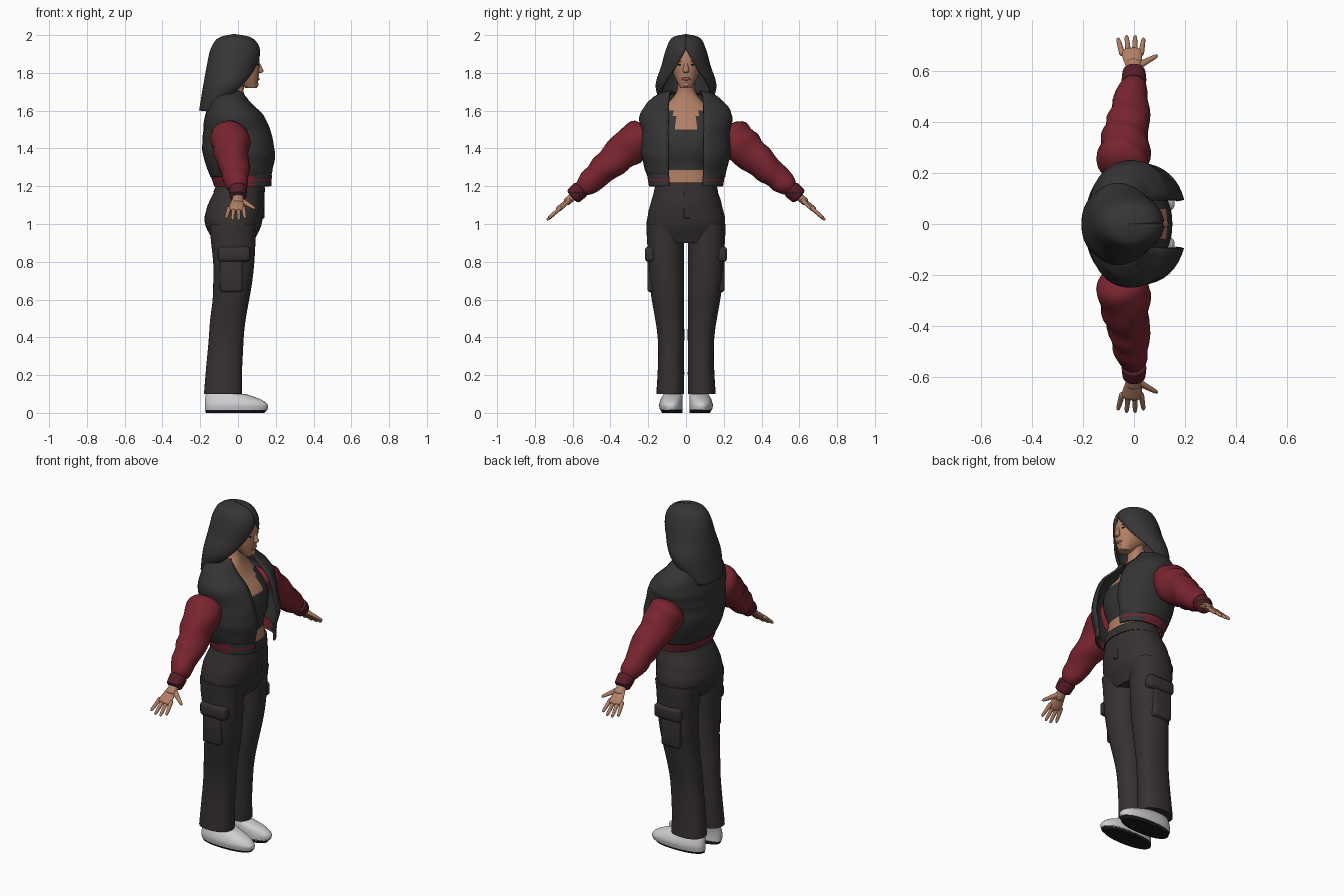
import bpy, bmesh
from math import sin, cos, asin, pi, radians, degrees, copysign
from mathutils import Vector, Matrix

cube = bpy.data.objects.get("Cube")
if cube:
    bpy.data.objects.remove(cube)


def material(name, *rgb):
    mat = bpy.data.materials.new(name)
    mat.use_nodes = True
    mat.diffuse_color = (*rgb, 1)
    bsdf = mat.node_tree.nodes["Principled BSDF"]
    bsdf.inputs["Base Color"].default_value = (*rgb, 1)
    bsdf.inputs["Roughness"].default_value = .8
    return mat


HAIR = material("hair charcoal", .038, .035, .035)
JACKET = material("jacket charcoal", .036, .034, .034)
PANTS = material("trouser charcoal", .036, .031, .03)
RED = material("sleeve red", .19, .018, .028)
CUFF = material("cuff dark red", .1, .012, .022)
SKIN = material("skin", .44, .21, .13)
LIPS = material("lips", .27, .1, .07)
SHOE = material("shoe grey", .62, .62, .64)
DARK = material("dark detail", .01, .01, .01)

parts = []


def finish(bm, name, mats, rule=None):
    """Turn a bmesh into an object, colouring its faces by a rule."""
    bmesh.ops.recalc_face_normals(bm, faces=bm.faces)
    if rule:
        for face in bm.faces:
            face.material_index = int(rule(face.calc_center_median()))
    mesh = bpy.data.meshes.new(name)
    bm.to_mesh(mesh)
    bm.free()
    for mat in mats:
        mesh.materials.append(mat)
    ob = bpy.data.objects.new(name, mesh)
    bpy.context.collection.objects.link(ob)
    parts.append(ob)
    return ob


def skin_rings(name, rings, mats, rule=None, is_open=False):
    """Bridge neighbouring rings; open rings become a thick shell."""
    bm = bmesh.new()
    loops = [[bm.verts.new(point) for point in ring] for ring in rings]
    for low, high in zip(loops, loops[1:]):
        for i in range(is_open, len(low)):
            bm.faces.new((low[i - 1], low[i], high[i], high[i - 1]))
    if not is_open:
        bm.faces.new(loops[0])
        bm.faces.new(loops[-1])
    ob = finish(bm, name, mats, rule)
    if is_open:
        shell = ob.modifiers.new("thickness", "SOLIDIFY")
        shell.thickness, shell.offset = .012, 0


def make_ring(centre, u, v, gap=None, power=1, fold=0, phase=0, count=40):
    """Rounded cross-section, open by an angle on its u side if a gap is given."""
    ring = []
    for i in range(count):
        a = 2 * pi * i / count
        if gap is not None:
            a = gap + 2 * (pi - gap) * i / (count - 1)
        ripple = 1 + fold * sin(phase + 2 * sin(a + phase / 4)) + fold / 2 * sin(phase / 2 - 3 * a)
        across, along = (copysign(abs(w) ** power, w) * ripple for w in (cos(a), sin(a)))
        ring.append(centre + u * across + v * along)
    return ring


def blend(a, b, c, d, t):
    """Smooth curve from b to c."""
    return b + t / 2 * (c - a + t * (2 * a - 5 * b + 4 * c - d + t * (3 * (b - c) + d - a)))


def profile(name, bottom, top, rows, mats, dome=False, gap=None, inner=None, side=1,
            power=.9, fold=0, rule=None):
    """Stack sections of (back, front, half width) at regular heights."""
    last = len(rows) - 1
    keys = []
    for i, row in enumerate(rows):
        level = sin(i / last * pi / 2) if dome else i / last
        keys.append((bottom + (top - bottom) * level, *row))
    rings, steps = [], 7
    for r in range(last * steps + 1):
        i = min(r // steps, last - 1)
        near = [keys[min(max(i + j, 0), last)] for j in (-1, 0, 1, 2)]
        z, back, front, width = (blend(*values, r / steps - i) for values in zip(*near))
        width = max(width, .002)
        y = 0 if inner is None else side * (inner + width)
        angle = radians(max(0, gap(z, width))) if gap else None
        rings.append(make_ring(Vector(((back + front) / 2, y, z)), Vector(((front - back) / 2, 0, 0)),
                               Vector((0, side * width, 0)), angle, power, fold, r))
    skin_rings(name, rings, mats, rule, gap is not None)


def limb(name, start, end, thick, thin, mats, flat=1, side=1, fold=0, rule=None):
    """Tapered tube with rounded ends."""
    a, b = (Vector((x, y * side, z)) for x, y, z in (start, end))
    v = (b - a).cross(Vector((1, 0, 0))).normalized()
    u = v.cross(b - a).normalized()
    rings, steps = [], 24
    for r in range(steps + 1):
        t = r / steps
        radius = (thick + (thin - thick) * t) * max(.1, 1 - abs(2 * t - 1) ** 8) ** .5
        rings.append(make_ring(a.lerp(b, t), u * radius, v * radius * flat, fold=fold, phase=r, count=24))
    skin_rings(name, rings, mats, rule)


def blob(name, centre, size, mat, side=1, box=False):
    """Ellipsoid or rounded box, given by its half sizes."""
    bm = bmesh.new()
    if box:
        bmesh.ops.create_cube(bm, size=2)
    else:
        bmesh.ops.create_uvsphere(bm, u_segments=16, v_segments=10, radius=1)
    x, y, z = centre
    bm.transform(Matrix.Translation((x, y * side, z)) @ Matrix.Diagonal((*size, 1)))
    if box:
        bmesh.ops.bevel(bm, geom=bm.edges[:], offset=min(size) * .6, segments=3,
                        affect="EDGES", profile=.5)
    finish(bm, name, [mat])


# Midriff, tank top, chest and neck
def is_tank(c):
    return 1.28 < c.z < (1.6 if abs(c.y) > .06 else 1.5)


profile("torso", 1.1, 1.8, [(-.1, .1, .1), (-.1, .13, .15), (-.1, .13, .13), (-.1, .15, .16),
                            (-.1, .13, .17), (-.1, .06, .13), (-.07, .03, .05), (-.05, .05, .05)],
        [SKIN, JACKET], rule=is_tank)

# Head and facial features
profile("head", 1.72, 1.96, [(.04, .1, .03), (-.07, .112, .068), (-.09, .112, .073), (-.07, .08, .05)], [SKIN])
limb("nose", (.1, 0, 1.87), (.122, 0, 1.8), .006, .018, [SKIN])
blob("mouth", (.107, 0, 1.768), (.008, .024, .008), LIPS)
blob("chin", (.09, 0, 1.738), (.02, .022, .016), SKIN)

# Long hair, parted around the face and falling behind the shoulders
profile("hair", 1.6, 2, [(-.2, -.08, .11), (-.18, .05, .155), (-.16, .1, .125), (-.14, .11, .1),
                         (-.1, .07, .07), (-.02, -.02, 0)],
        [HAIR], dome=True, power=1, gap=lambda z, width: 250 * (1.93 - z))


# Open bomber jacket and its striped hem band
def jacket_gap(z, width):
    return degrees(asin(min(.8, .08 / width)))


def is_red_band(c):
    return abs(c.z - 1.218) > .004 and (c.x < .09 or abs(c.z - 1.235) < .004)


profile("jacket", 1.25, 1.7, [(-.14, .18, .2), (-.18, .2, .23), (-.18, .18, .23), (-.17, .14, .24),
                              (-.15, .07, .2), (-.14, .04, .14), (-.13, .04, .09)],
        [JACKET], dome=True, gap=jacket_gap, power=.86, fold=.007)
profile("hem_band", 1.2, 1.26, [(-.12, .185, .19), (-.13, .185, .195), (-.14, .185, .2)],
        [JACKET, RED], gap=jacket_gap, power=.86, rule=is_red_band)

# Hips, waistband and fly
profile("hips", .9, 1.2, [(-.12, .08, .18), (-.175, .125, .207), (-.16, .14, .19), (-.11, .135, .16)],
        [PANTS], fold=.005)
profile("waistband", 1.17, 1.22, [(-.13, .143, .17), (-.11, .14, .16)], [PANTS])
blob("fly", (.133, .006, 1.1), (.008, .016, .07), PANTS, box=True)

# Everything that comes in pairs
for side, tag in ((1, "left"), (-1, "right")):
    blob(tag + "_eye", (.104, .03, 1.843), (.006, .014, .005), DARK, side)
    blob(tag + "_brow", (.105, .032, 1.862), (.006, .019, .004), LIPS, side)

    # Arm and hand
    limb(tag + "_sleeve", (-.05, .2, 1.5), (0, .57, 1.17), .115, .055, [RED], side=side, fold=.05)
    limb(tag + "_cuff", (0, .55, 1.19), (0, .605, 1.14), .05, .044, [CUFF, DARK], side=side,
         rule=lambda c: abs(c.z - 1.165) < .004)
    limb(tag + "_wrist", (0, .58, 1.16), (0, .64, 1.11), .028, .03, [SKIN], flat=.7, side=side)
    limb(tag + "_palm", (0, .6, 1.145), (-.01, .685, 1.07), .026, .046, [SKIN], flat=.36, side=side)
    for i, finger in enumerate(("little", "ring", "middle", "index")):
        x = .024 * i - .045
        reach = .01 * (i in (1, 2))
        limb(f"{tag}_{finger}_finger", (x, .66, 1.09), (1.4 * x, .727 + reach, 1.03 - reach),
             .012, .008, [SKIN], side=side)
    limb(tag + "_thumb", (0, .61, 1.135), (.093, .66, 1.08), .018, .008, [SKIN], flat=.8, side=side)

    # Cargo trouser leg
    profile(tag + "_trouser_leg", .1, 1, [(-.18, .02, .073), (-.155, .03, .07), (-.13, .075, .093),
                                          (-.15, .1, .1)],
            [PANTS], inner=.01, side=side, power=.87, fold=.012)
    blob(tag + "_cargo_pocket", (-.035, .18, .74), (.06, .025, .1), PANTS, side, True)
    blob(tag + "_pocket_flap", (-.02, .185, .84), (.085, .033, .04), PANTS, side, True)

    # Shoe and dark sole
    profile(tag + "_shoe", .015, .1, [(-.175, .155, .06), (-.176, .157, .062), (-.174, .12, .058),
                                      (-.17, .04, .05)],
            [SHOE], inner=.018, side=side)
    profile(tag + "_sole", 0, .02, [(-.17, .14, .055), (-.175, .157, .06)], [DARK], inner=.018, side=side)

# Smooth shading with crisp edges kept
bpy.ops.object.select_all(action="DESELECT")
for ob in parts:
    ob.select_set(True)
bpy.context.view_layer.objects.active = parts[0]
bpy.ops.object.shade_smooth_by_angle(angle=radians(45))
